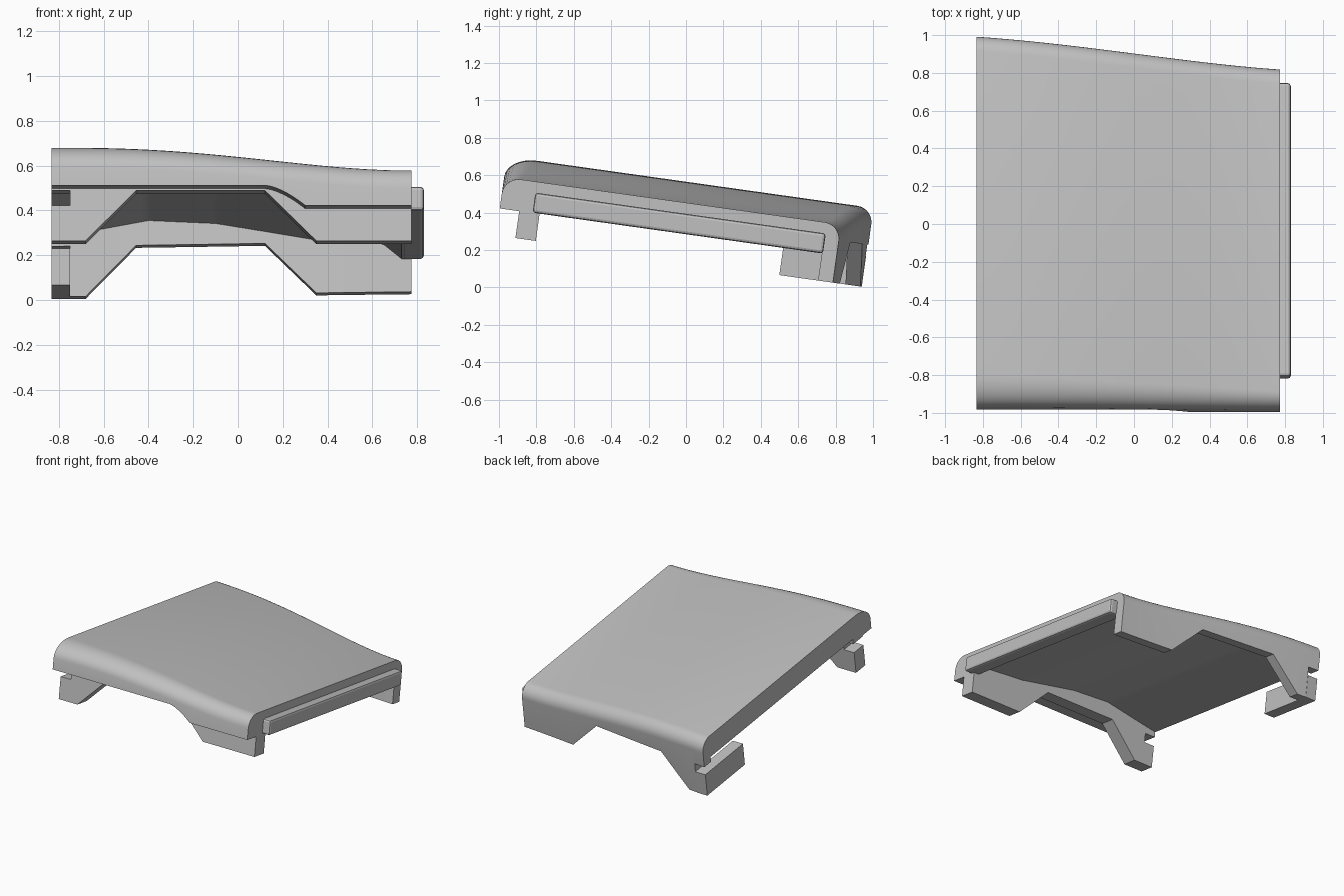
import bpy, bmesh, math

TILT = math.radians(-8)
X0, X1 = -0.833, 0.774
FRONT, LEG_OUT, LEG_IN = -1.045, -0.94, -0.83

old = bpy.data.objects.get("Cube")
if old:
    bpy.data.objects.remove(old, do_unlink=True)

grey = bpy.data.materials.new("light grey")
grey.use_nodes = True
colour = (0.53, 0.53, 0.53, 1)
grey.diffuse_color = colour
grey.node_tree.nodes["Principled BSDF"].inputs["Base Color"].default_value = colour


def finish(name, bm):
    bmesh.ops.recalc_face_normals(bm, faces=bm.faces)
    mesh = bpy.data.meshes.new(name)
    bm.to_mesh(mesh)
    bm.free()
    mesh.materials.append(grey)
    obj = bpy.data.objects.new(name, mesh)
    bpy.context.collection.objects.link(obj)
    obj.rotation_euler.x = TILT
    return obj


def box(name, xs, ys, zs, bevel=0):
    bm = bmesh.new()
    bmesh.ops.create_cube(bm, size=1)
    for v in bm.verts:
        v.co = [r[0] if c < 0 else r[1] for c, r in zip(v.co, (xs, ys, zs))]
    obj = finish(name, bm)
    if bevel:
        mod = obj.modifiers.new("rounded_edges", "BEVEL")
        mod.width = bevel
        mod.segments = 2
    return obj


def ramp(x, points):
    """Straight-line interpolation through (x, value) points."""
    for (xa, a), (xb, b) in zip(points, points[1:]):
        if x <= xb:
            return a + (b - a) * max(0, x - xa) / (xb - xa)
    return points[-1][1]


def smooth(t):
    return t * t * (3 - 2 * t)


# Heights along the width: legs, front lip and hollow underside
LEGS = [(-0.7501, 0.362), (-0.75, 0.135), (-0.68, 0.135), (-0.455, 0.362),
        (0.12, 0.362), (0.35, 0.135), (X1, 0.135)]
CEILING = [(X0, 0.4), (-0.65, 0.43), (-0.4, 0.473), (-0.1, 0.455),
           (0.15, 0.41), (0.35, 0.373), (0.65, 0.35), (0.73, 0.284), (X1, 0.284)]


def section(x):
    t = (x - X0) / (X1 - X0)
    top = 0.56 - 0.111 * smooth(t ** 1.25)
    back = 0.934 - 0.16 * (0.7 * t + 0.3 * smooth(t))
    leg = ramp(x, LEGS)
    ceil = ramp(x, CEILING)
    lip = 0.37 - 0.09 * min(1, max(0, (x - 0.12) / 0.18)) ** 1.6
    fw, fh = 0.165 - 0.075 * t, 0.11 - 0.02 * t
    r = 0.088
    pts = [(FRONT, lip)]
    arc = [math.pi / 2 * i / 8 for i in range(9)]
    pts += [(FRONT + fw * (1 - math.cos(a)), top - fh + fh * math.sin(a)) for a in arc]
    pts += [(back - r + r * math.sin(a), top - r + r * math.cos(a)) for a in arc]
    pts += [(back, leg), (back - 0.08, leg), (back - 0.08, ceil), (LEG_IN, ceil),
            (LEG_IN, leg), (LEG_OUT, leg), (LEG_OUT, lip)]
    return pts


# Cover shell: lofted cross-sections
stations = {X0 + (X1 - X0) * i / 40 for i in range(41)}
stations |= {x for x, _ in LEGS + CEILING}
stations |= {0.12 + 0.03 * i for i in range(7)}
bm = bmesh.new()
rings = [[bm.verts.new((x, y, z)) for y, z in section(x)] for x in sorted(stations)]
n = len(rings[0])
for a, b in zip(rings, rings[1:]):
    for i in range(n):
        j = (i + 1) % n
        bm.faces.new((a[i], a[j], b[j], b[i]))
bm.faces.new(rings[0])
bm.faces.new(rings[-1])
shell = finish("cover_shell", bm)
bpy.context.view_layer.objects.active = shell
shell.select_set(True)
bpy.ops.object.shade_smooth_by_angle(angle=math.radians(25))

# Hooks under the notched end and the side rail
box("front_hook", (X0, -0.75), (LEG_OUT, LEG_IN), (0.135, 0.295))
box("back_hook_bar", (X0, -0.75), (0.485, 0.93), (0.135, 0.3))
box("side_rail", (0.73, 0.83), (-0.868, 0.7), (0.282, 0.39), 0.015)
